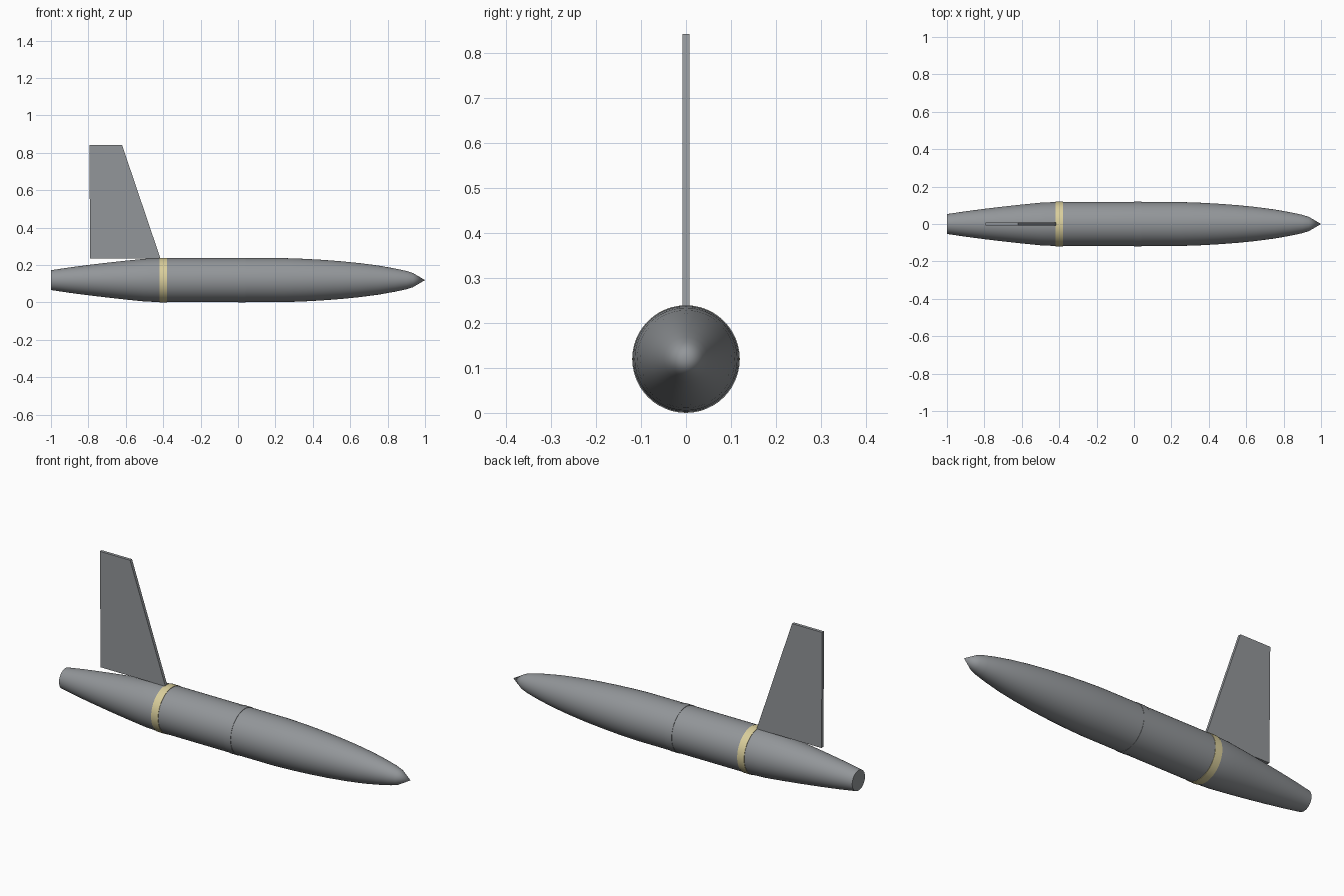
import bpy, bmesh, math

if "Cube" in bpy.data.objects:
    bpy.data.objects.remove(bpy.data.objects["Cube"])

AXIS_Z = 0.1195
SEGMENTS = 48


def material(name, rgb):
    m = bpy.data.materials.new(name)
    m.diffuse_color = (*rgb, 1)
    m.use_nodes = True
    m.node_tree.nodes["Principled BSDF"].inputs["Base Color"].default_value = m.diffuse_color
    return m


GREY = material("tank_grey", (0.29, 0.305, 0.32))
CREAM = material("cream_yellow", (0.70, 0.62, 0.33))


def finish(name, bm, mat, smooth):
    bmesh.ops.recalc_face_normals(bm, faces=bm.faces)
    mesh = bpy.data.meshes.new(name)
    bm.to_mesh(mesh)
    bm.free()
    mesh.materials.append(mat)
    obj = bpy.data.objects.new(name, mesh)
    bpy.context.collection.objects.link(obj)
    if smooth:
        bpy.ops.object.select_all(action='DESELECT')
        obj.select_set(True)
        bpy.context.view_layer.objects.active = obj
        bpy.ops.object.shade_smooth_by_angle(angle=math.radians(35))
    return obj


def lathe(name, profile, mat):
    """Spin (x, radius) points around the long axis."""
    bm = bmesh.new()
    verts = [bm.verts.new((x, 0, AXIS_Z + r)) for x, r in profile]
    edges = [bm.edges.new(p) for p in zip(verts, verts[1:])]
    bmesh.ops.spin(bm, geom=verts + edges, cent=(0, 0, AXIS_Z), axis=(1, 0, 0),
                   angle=math.tau, steps=SEGMENTS, use_merge=True)
    bmesh.ops.remove_doubles(bm, verts=bm.verts, dist=1e-5)
    return finish(name, bm, mat, True)


# Tank body: flat tail, straight middle, curved nose with a short cone tip
lathe("tank_body", [
    (-1, 0), (-1, 0.053), (-0.9, 0.068), (-0.8, 0.081), (-0.7, 0.093),
    (-0.6, 0.104), (-0.5, 0.114), (-0.42, 0.1175), (0.25, 0.1175),
    (0.35, 0.114), (0.45, 0.1085), (0.55, 0.101), (0.65, 0.091),
    (0.75, 0.078), (0.84, 0.062), (0.9, 0.049), (0.935, 0.038), (1, 0),
], GREY)

# Raised bands around the body
for name, x, radius, mat in (("marking_band", -0.40, 0.1195, CREAM),
                             ("joint_band", 0.02, 0.1193, GREY)):
    lathe(name, [(x - 0.02, 0.115), (x - 0.02, radius),
                 (x + 0.02, radius), (x + 0.02, 0.115)], mat)

# Swept pylon plate on top
bm = bmesh.new()
outline = [(-0.79, 0.236), (-0.415, 0.236), (-0.62, 0.842), (-0.795, 0.842)]
face = bm.faces.new([bm.verts.new((x, -0.008, z)) for x, z in outline])
side = bmesh.ops.extrude_face_region(bm, geom=[face], use_keep_orig=True)
for v in side["geom"]:
    if isinstance(v, bmesh.types.BMVert):
        v.co.y = 0.008
finish("pylon", bm, GREY, False)
